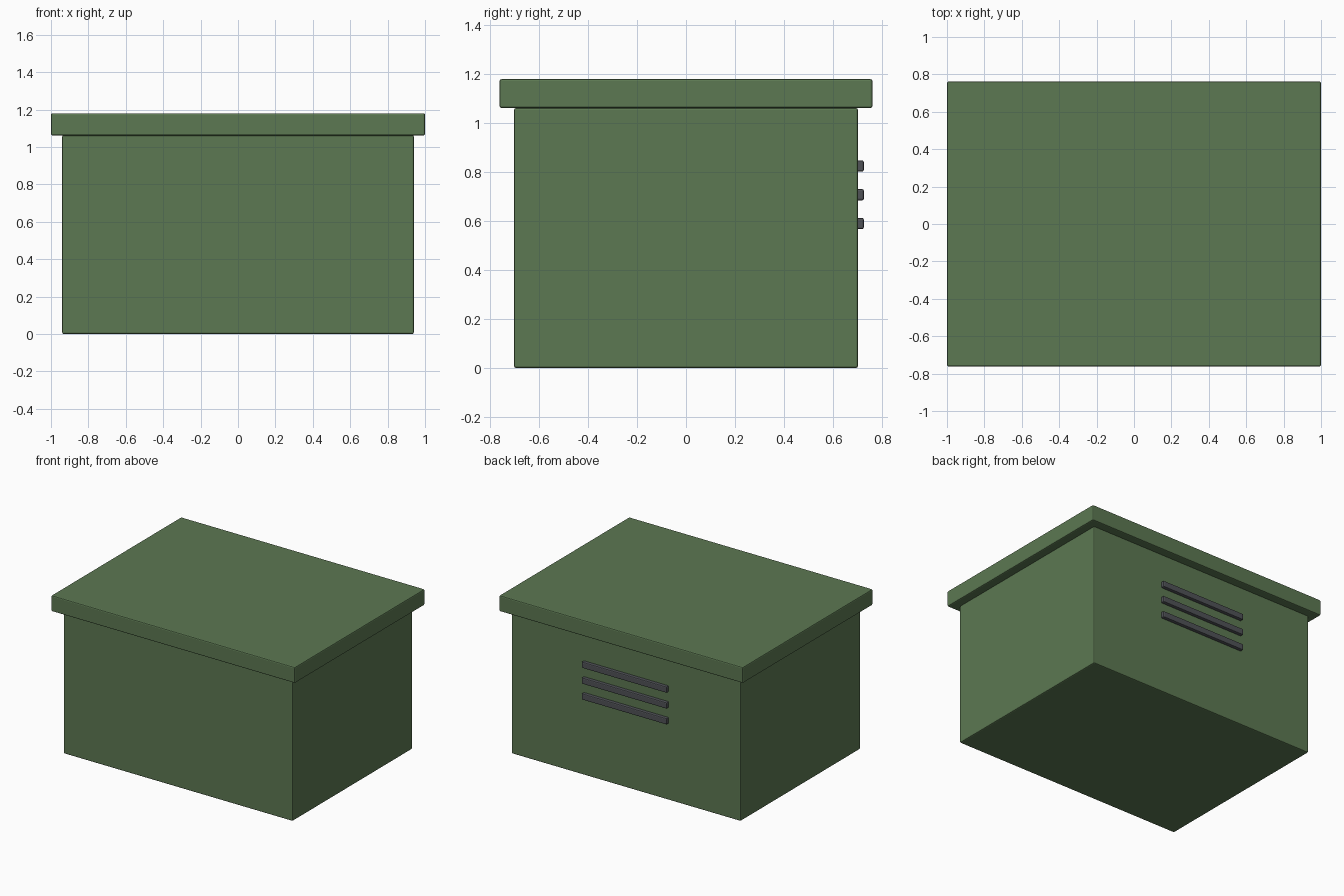
import bpy, bmesh
from mathutils import Vector

if "Cube" in bpy.data.objects:
    bpy.data.objects.remove(bpy.data.objects["Cube"])


def material(name, rgb):
    m = bpy.data.materials.new(name)
    m.diffuse_color = (*rgb, 1)
    m.use_nodes = True
    m.node_tree.nodes["Principled BSDF"].inputs["Base Color"].default_value = m.diffuse_color
    return m


green = material("muted_green", (0.107, 0.188, 0.084))
grey = material("dark_grey", (0.08, 0.084, 0.095))


def box(name, lo, hi, mat, bevel):
    """Bevelled box between two corners."""
    lo, hi = Vector(lo), Vector(hi)
    bm = bmesh.new()
    bmesh.ops.create_cube(bm, size=1)
    for v in bm.verts:
        v.co = Vector([(lo[i] + hi[i]) / 2 + v.co[i] * (hi[i] - lo[i]) for i in range(3)])
    mesh = bpy.data.meshes.new(name)
    bm.to_mesh(mesh)
    bm.free()
    mesh.materials.append(mat)
    ob = bpy.data.objects.new(name, mesh)
    bpy.context.collection.objects.link(ob)
    mod = ob.modifiers.new("soft_edges", 'BEVEL')
    mod.width = bevel
    mod.segments = 2
    return ob


# Cabinet body and overhanging lid
box("cabinet_body", (-0.94, -0.703, 0), (0.94, 0.703, 1.062), green, 0.008)
box("lid", (-1, -0.762, 1.062), (1, 0.762, 1.18), green, 0.008)

# Three vent slats on the back
for i in range(3):
    z = 0.825 - 0.1175 * i
    box(f"vent_slat_{i + 1}", (-0.35, 0.68, z - 0.023), (0.35, 0.727, z + 0.023), grey, 0.007)
